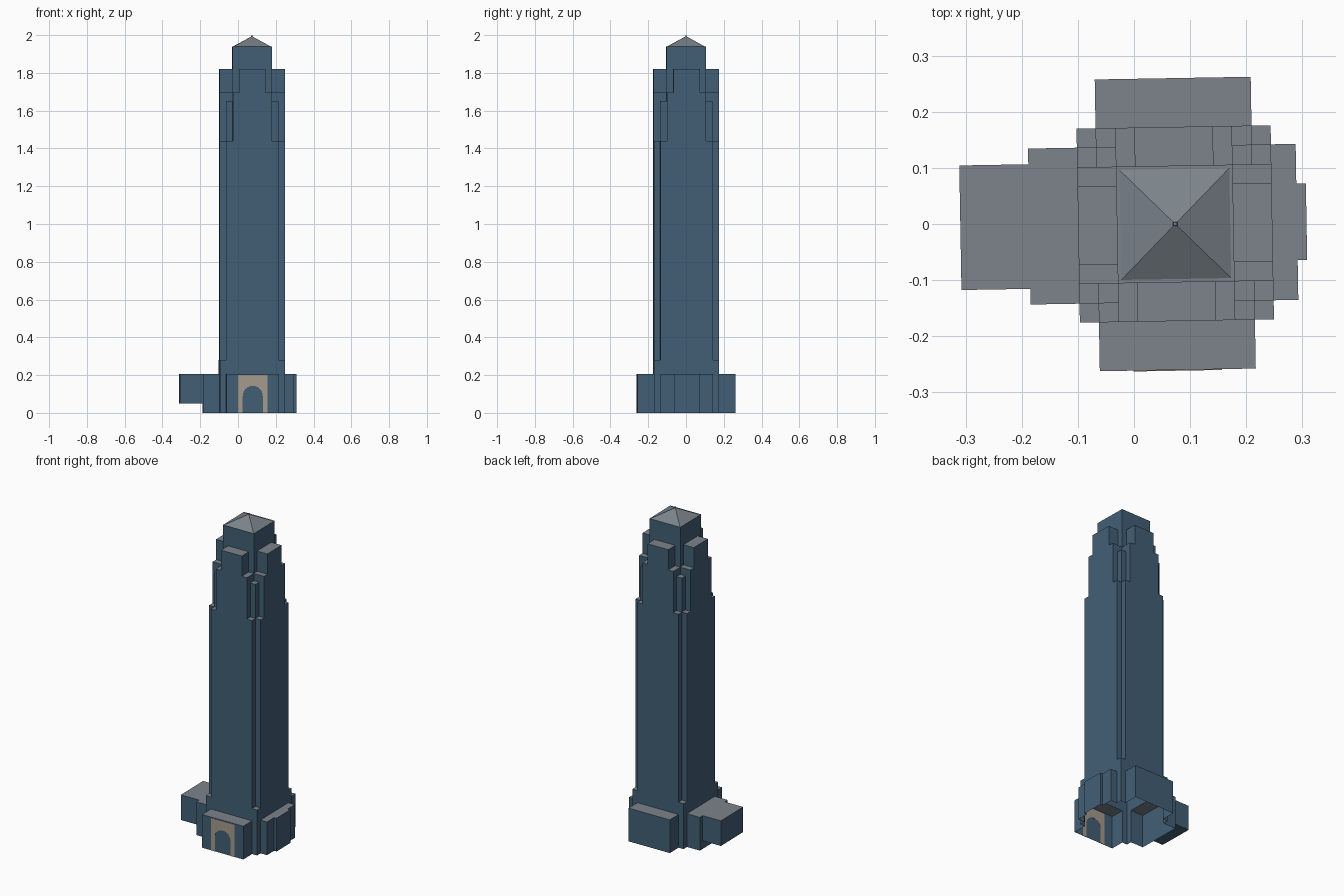
import bpy, bmesh
from math import radians, sin, cos, pi
from mathutils import Matrix, Vector

if "Cube" in bpy.data.objects:
    bpy.data.objects.remove(bpy.data.objects["Cube"])

PLACE = Matrix.Translation((0.0735, 0, 0)) @ Matrix.Rotation(radians(1), 4, 'Z')


def material(name, rgb):
    m = bpy.data.materials.new(name)
    m.diffuse_color = (*rgb, 1)
    m.use_nodes = True
    m.node_tree.nodes["Principled BSDF"].inputs["Base Color"].default_value = m.diffuse_color
    return m


WALL = material("blue_wall", (0.055, 0.115, 0.18))
ROOF = material("grey_roof", (0.2, 0.23, 0.26))
STONE = material("tan_stone", (0.38, 0.33, 0.27))


def finish(name, bm, mats):
    bmesh.ops.remove_doubles(bm, verts=bm.verts, dist=1e-5)
    bmesh.ops.dissolve_limit(bm, angle_limit=0.01, verts=bm.verts, edges=bm.edges,
                             delimit={'MATERIAL'})
    bm.transform(PLACE)
    me = bpy.data.meshes.new(name)
    bm.to_mesh(me)
    bm.free()
    for m in mats:
        me.materials.append(m)
    ob = bpy.data.objects.new(name, me)
    bpy.context.collection.objects.link(ob)
    return ob


def face(bm, pts, mat=0):
    f = bm.faces.new([bm.verts.new(p) for p in pts])
    f.material_index = mat


# Stepped masses: part, x0, x1, y half width, top height
T = 0.173
MASSES = [
    ("front_back_wings", -0.139, 0.139, 0.26, 0.205),
    ("side_wings", -0.26, 0.217, 0.139, 0.205),
    ("side_wings", -0.26, 0.234, 0.068, 0.205),
    ("corner_plinths", -T, T, T, 0.28),
    ("shaft", -0.139, 0.139, T, 1.44),
    ("shaft", -T, T, 0.139, 1.44),
    ("corner_columns", -0.139, 0.139, 0.139, 1.65),
    ("upper_bays", -0.104, 0.104, T, 1.695),
    ("upper_bays", -T, T, 0.104, 1.695),
    ("shoulders", -0.07, 0.07, T, 1.82),
    ("shoulders", -T, T, 0.07, 1.82),
    ("crown_block", -0.104, 0.104, 0.104, 1.94),
]


def tallest(x, y):
    hits = [(top, part) for part, x0, x1, hy, top in MASSES
            if x0 < x < x1 and abs(y) < hy]
    return max(hits, default=(0, None))


# Hollow outer shell of all masses, split into parts
xs = sorted({v for m in MASSES for v in m[1:3]})
ys = sorted({s * m[3] for m in MASSES for s in (-1, 1)})
parts = {m[0]: bmesh.new() for m in MASSES}
e = 1e-4
for x0, x1 in zip(xs, xs[1:]):
    for y0, y1 in zip(ys, ys[1:]):
        cx, cy = (x0 + x1) / 2, (y0 + y1) / 2
        hi, part = tallest(cx, cy)
        if not part:
            continue
        bm = parts[part]
        c = [(x0, y0), (x1, y0), (x1, y1), (x0, y1)]
        face(bm, [(*p, hi) for p in c], 1)
        near = [(cx, y0 - e), (x1 + e, cy), (cx, y1 + e), (x0 - e, cy)]
        for i in range(4):
            p, q = c[i], c[(i + 1) % 4]
            lo = tallest(*near[i])[0]
            if lo < hi:
                face(bm, [(*p, lo), (*q, lo), (*q, hi), (*p, hi)])
for name, bm in parts.items():
    finish(name, bm, [WALL, ROOF])

# Raised annex on the left, open where it meets the wing
bm = bmesh.new()
bmesh.ops.create_cube(bm, size=1)
bmesh.ops.transform(bm, verts=bm.verts, matrix=Matrix.Translation((-0.3215, 0, 0.1275))
                    @ Matrix.Diagonal((0.123, 0.222, 0.155, 1)))
bm.normal_update()
bmesh.ops.delete(bm, geom=[f for f in bm.faces if f.normal.x > 0.5], context='FACES')
for f in bm.faces:
    f.material_index = int(f.normal.z > 0.5)
finish("left_annex", bm, [WALL, ROOF])


def pyramid(name, half, z0, z1, top):
    bm = bmesh.new()
    bmesh.ops.create_cone(bm, segments=4, cap_ends=True, radius1=half * 2 ** 0.5,
                          radius2=top * 2 ** 0.5, depth=z1 - z0)
    bm.transform(Matrix.Translation((0, 0, (z0 + z1) / 2)) @ Matrix.Rotation(pi / 4, 4, 'Z'))
    # cone vertices may start on either axis, so square it up
    if min(abs(v.co.x) for v in bm.verts if v.co.z < z0 + e) < 1e-3:
        bm.transform(Matrix.Rotation(pi / 4, 4, 'Z'))
    finish(name, bm, [ROOF])


# Hipped roof and finial
pyramid("hipped_roof", 0.098, 1.94, 1.992, 0.004)
pyramid("finial", 0.004, 1.988, 2.0, 0.003)

# Stone entrance surround with arched opening
R, SPRING, HALF, TOP, N = 0.053, 0.09, 0.079, 0.2, 12
arch = [(R * cos(pi * i / N), SPRING + R * sin(pi * i / N)) for i in range(N + 1)]
outline = [(-HALF, 0), (-R, 0)] + arch[::-1] + [(R, 0), (HALF, 0), (HALF, TOP), (-HALF, TOP)]
bm = bmesh.new()
face(bm, [(x, -0.2615, z) for x, z in outline])
new = bmesh.ops.extrude_face_region(bm, geom=bm.faces[:])["geom"]
bmesh.ops.translate(bm, vec=Vector((0, 0.003, 0)),
                    verts=[g for g in new if isinstance(g, bmesh.types.BMVert)])
bmesh.ops.recalc_face_normals(bm, faces=bm.faces)
finish("entrance_surround", bm, [STONE])
